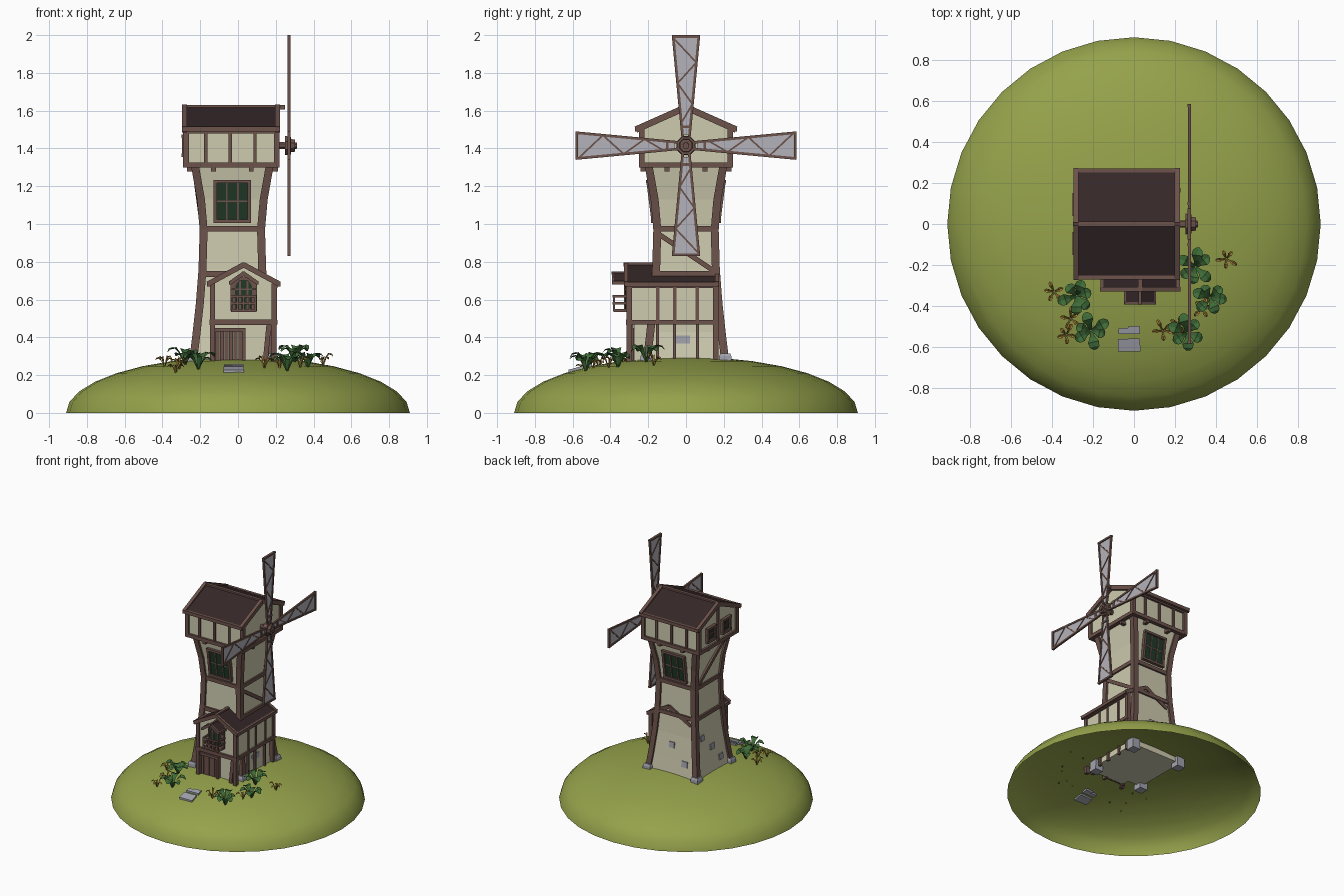
import bpy, bmesh, math, random
from mathutils import Vector, Matrix

if "Cube" in bpy.data.objects:
    bpy.data.objects.remove(bpy.data.objects["Cube"])
random.seed(4)

def mat(name, r, g, b):
    m = bpy.data.materials.new(name)
    m.diffuse_color = (r, g, b, 1)
    m.use_nodes = True
    m.node_tree.nodes["Principled BSDF"].inputs["Base Color"].default_value = m.diffuse_color
    return m

GRASS, PLASTER = mat("grass", .30, .36, .07), mat("plaster", .62, .60, .43)
WOOD, ROOF = mat("wood", .15, .085, .07), mat("roof", .035, .02, .021)
GLASS, CLOTH = mat("glass", .015, .04, .02), mat("cloth", .45, .45, .49)
STONE, LEAF, DRY = mat("stone", .36, .37, .42), mat("leaf", .05, .15, .04), mat("dry_leaf", .38, .23, .04)

class Part:
    def __init__(self):
        self.bm = bmesh.new()
    def beam(self, p, q, w, d=None, ref=(0, 0, 1)):
        # box from p to q, depth d along ref, width w across it
        p, q = Vector(p), Vector(q)
        z = (q - p).normalized()
        x = Vector(ref).cross(z)
        x = x.normalized() if x.length > 1e-3 else Vector((1, 0, 0))
        r = Matrix((x, z.cross(x), z)).transposed().to_4x4()
        s = Matrix.Diagonal((w, d or w, (q - p).length, 1))
        bmesh.ops.create_cube(self.bm, size=1, matrix=Matrix.Translation((p + q) / 2) @ r @ s)
    def box(self, x0, x1, y0, y1, z0, z1):
        m = Matrix.Translation(((x0 + x1) / 2, (y0 + y1) / 2, (z0 + z1) / 2))
        bmesh.ops.create_cube(self.bm, size=1, matrix=m @ Matrix.Diagonal((x1 - x0, y1 - y0, z1 - z0, 1)))
    def prism(self, pts, vec):
        self.loft([[Vector(p) for p in pts], [Vector(p) + Vector(vec) for p in pts]])
    def loft(self, rings):
        vs = [[self.bm.verts.new(p) for p in r] for r in rings]
        for a, b in zip(vs, vs[1:]):
            for i in range(len(a)):
                j = (i + 1) % len(a)
                self.bm.faces.new((a[i], a[j], b[j], b[i]))
        self.bm.faces.new(vs[0][::-1])
        self.bm.faces.new(vs[-1])
    def done(self, name, m, smooth=False, normals=True):
        if normals:
            bmesh.ops.recalc_face_normals(self.bm, faces=self.bm.faces[:])
        me = bpy.data.meshes.new(name)
        for f in self.bm.faces:
            f.smooth = smooth
        self.bm.to_mesh(me)
        me.materials.append(m)
        ob = bpy.data.objects.new(name, me)
        bpy.context.collection.objects.link(ob)

def ground(x, y):
    return .297 * math.sqrt(1 - (x * x + y * y) / .91 ** 2)

# Hill: open half ellipsoid
hill = Part()
bmesh.ops.create_uvsphere(hill.bm, u_segments=32, v_segments=16, radius=1, matrix=Matrix.Diagonal((.91, .91, .297, 1)))
bmesh.ops.delete(hill.bm, geom=[v for v in hill.bm.verts if v.co.z < -.001], context='VERTS')
hill.done("hill", GRASS, True, False)

# Curved tower: walls and corner posts
CX = -.03
LEVELS = [(.24, .232), (.4, .212), (.58, .192), (.76, .178), (.97, .172), (1.13, .186), (1.31, .218)]
def half(z):
    for (a, h), (b, k) in zip(LEVELS, LEVELS[1:]):
        if z <= b:
            return h + (k - h) * (z - a) / (b - a) - .014
    return .2
def square(x, y, h, z):
    return [Vector((x + i * h, y + j * h, z)) for i, j in ((-1, -1), (1, -1), (1, 1), (-1, 1))]
wall, wood, glass, stone = Part(), Part(), Part(), Part()
wall.loft([square(CX, 0, half(z), z) for z, h in LEVELS])
for sx in (-1, 1):
    for sy in (-1, 1):
        wood.loft([square(CX + sx * (h - .02), sy * (h - .02), .021, z) for z, h in LEVELS])
        stone.loft([square(CX + sx * .208, sy * .208, r, z) for z, r in ((.2, .034), (.3, .032), (.315, .026))])

def tower_face(deg):
    # maps (along, height, outward) onto one side of the tower
    r = Matrix.Rotation(math.radians(deg), 3, 'Z')
    return (lambda u, z, o=0: r @ Vector((u, -half(z) - o, z)) + Vector((CX, 0, 0))), r @ Vector((0, -1, 0))
def window(fn, n, u, z0, z1, w, cols, rows):
    glass.beam(fn(u, z0), fn(u, z1), w, .02, n)
    for i in range(cols + 1):
        t = .018 if i in (0, cols) else .008
        x = u - w / 2 + w * i / cols
        wood.beam(fn(x, z0, .006), fn(x, z1, .006), t, .03 if t > .01 else .02, n)
    for i in range(rows + 1):
        t = .018 if i in (0, rows) else .008
        z = z0 + (z1 - z0) * i / rows
        wood.beam(fn(u - w / 2 - .01, z, .006), fn(u + w / 2 + .01, z, .006), t, .035 if t > .01 else .02, n)

for deg in (0, 90, 180, 270):
    f, n = tower_face(deg)
    for z in (.735, .975):
        wood.beam(f(-half(z), z), f(half(z), z), .03, .026, n)
    if deg in (0, 180):
        window(f, n, 0, 1.015, 1.225, .18, 3, 2)
    for u in (-.1, .1):
        wood.beam(f(u, 1.29, -.02), f(u, 1.29, .04), .025)
f, n = tower_face(90)
wood.beam(f(-.15, .95), f(.15, .75), .026, .024, n)
f, n = tower_face(270)
wood.beam(f(-.12, 1.0), f(.14, 1.26), .026, .024, n)
for deg, u, z, w in ((180, -.02, .5, .045), (270, -.1, .57, .04), (270, .01, .47, .05), (270, .1, .36, .045), (180, .1, .38, .05)):
    f, n = tower_face(deg)
    stone.beam(f(u, z - .022), f(u, z + .022), w, .016, n)
wall.done("tower_wall", PLASTER)

# Cap room with gables facing the sides
cap = Part()
cap.prism([(-.275, -.232, 1.31), (-.275, .232, 1.31), (-.275, .232, 1.5), (-.275, 0, 1.605), (-.275, -.232, 1.5)], (.48, 0, 0))
cap.done("cap_wall", PLASTER)
for s in (-1, 1):
    y = s * .234
    for z in (1.312, 1.492):
        wood.beam((-.29, y, z), (.22, y, z), .028)
    for x in (-.275, -.17, -.04, .09, .205):
        t = .03 if x in (-.275, .205) else .018
        wood.beam((x, y, 1.31), (x, y, 1.5), t)
for x in (-.276, .206):
    wood.beam((x, -.245, 1.312), (x, .245, 1.312), .028)
left_gable = lambda u, z, o=0: Vector((-.275 - o, -u, z))
for u in (-.095, .095):
    window(left_gable, (-1, 0, 0), u, 1.365, 1.465, .09, 2, 2)
wood.beam((-.276, 0, 1.31), (-.276, 0, 1.6), .022)

roof = Part()
for s in (-1, 1):
    roof.prism([(-.285, 0, 1.622), (-.285, s * .26, 1.51), (-.285, s * .26, 1.49), (-.285, 0, 1.6)], (.495, 0, 0))
    wood.beam((-.295, s * .26, 1.502), (.22, s * .26, 1.502), .02, .026)
    for x in (-.283, .21):
        wood.beam((x, s * .265, 1.5), (x, 0, 1.618), .026, .034)
wood.beam((-.297, 0, 1.617), (.25, 0, 1.617), .024)
roof.done("cap_roof", ROOF)

# Porch house: narrower ground floor, gabled upper floor
porch = Part()
porch.box(-.13, .165, -.275, .15, .24, .49)
porch.prism([(-.135, -.3, .48), (.195, -.3, .48), (.195, -.3, .685), (.03, -.3, .77), (-.135, -.3, .685)], (0, .46, 0))
porch.done("porch_wall", PLASTER)
for y in (-.3, -.15, -.06, .06, .158):
    wood.beam((.192, y, .48), (.192, y, .685), .028 if y in (-.3, .158) else .018)
    wood.beam((.19, y, .22), (.19, y, .48), .028 if y in (-.3, .158) else .016)
for z in (.48, .675):
    wood.beam((.195, -.31, z), (.195, .17, z), .026)
    wood.beam((-.135, -.31, z), (-.135, -.18, z), .026)
wood.beam((-.15, -.303, .48), (.207, -.303, .48), .028)
wood.beam((.1, .16, .48), (.2, .16, .48), .026)
for z0, z1 in ((.22, .48), (.48, .69)):
    wood.beam((-.135, -.3, z0), (-.135, -.3, z1), .028)
wood.beam((.14, -.29, .23), (.165, -.29, .48), .026)
proof = Part()
for s in (-1, 1):
    e = .03 + s * .185
    proof.prism([(.03, -.315, .79), (e, -.315, .69), (e, -.315, .672), (.03, -.315, .77)], (0, .485, 0))
    for y in (-.317, .165):
        wood.beam((e + s * .004, y, .682), (.03, y, .784), .022, .028)
    wood.beam((e, -.325, .682), (e, .172, .682), .018, .024)
wood.beam((.03, -.33, .785), (.03, -.1, .785), .022)
proof.done("porch_roof", ROOF)
stone.box(.16, .172, -.07, .02, .3, .41)

# Plank door
for i in range(6):
    x = -.108 + i * .024
    wood.box(x - .0105, x + .0105, -.29, -.27, .24, .43)
for x in (-.127, .03):
    wood.beam((x, -.285, .23), (x, -.285, .45), .018, .04)
wood.beam((-.135, -.285, .44), (.04, -.285, .44), .04, .02)

# Arched balcony window under a small gable
def arch(w, y):
    return [(.03 - w, y, .54), (.03 + w, y, .54)] + [
        (.03 + w * math.cos(a), y, .66 + w * math.sin(a)) for a in (math.pi * i / 8 for i in range(9))]
wood.prism(arch(.062, -.318), (0, .03, 0))
glass.prism(arch(.045, -.322), (0, .02, 0))
for x in (.01, .05):
    wood.box(x - .005, x + .005, -.328, -.31, .54, .7)
wood.box(-.035, .095, -.328, -.31, .65, .658)
wood.box(-.037, .097, -.385, -.3, .535, .55)
for z in (.58, .618):
    wood.beam((-.037, -.382, z), (.097, -.382, z), .012)
    for x in (-.033, .093):
        wood.beam((x, -.385, z), (x, -.3, z), .012)
for x in (-.033, -.002, .03, .062, .093):
    wood.beam((x, -.382, .54), (x, -.382, .62), .01)
hood = Part()
for s in (-1, 1):
    e = .03 + s * .072
    wood.beam((.03 + s * .062, -.312, .54), (.03 + s * .062, -.312, .7), .016)
    hood.prism([(.03, -.385, .745), (e, -.385, .695), (e, -.385, .682), (.03, -.385, .73)], (0, .085, 0))
    wood.beam((e, -.387, .688), (.03, -.387, .739), .012, .02)
    wood.beam((e, -.392, .688), (e, -.3, .688), .012, .018)
wood.beam((.03, -.395, .74), (.03, -.3, .74), .015)
hood.done("balcony_roof", ROOF)
wood.done("timber_frame", WOOD)
glass.done("window_panes", GLASS)

# Sails and hub on the right side
sail, cloth = Part(), Part()
HUB = Vector((.27, 0, 1.415))
for k in range(4):
    r = Matrix.Rotation(k * math.pi / 2, 3, 'X')
    P = lambda u, l, x=0: HUB + r @ Vector((x, u, l))
    w = lambda l: .018 + .05 * (l - .05) / .53
    cloth.prism([P(-w(.06), .06, -.002), P(w(.06), .06, -.002), P(w(.57), .57, -.002), P(-w(.57), .57, -.002)], (.004, 0, 0))
    for s in (-1, 1):
        sail.beam(P(s * w(.04), .04), P(s * w(.58), .58), .014, .014, (1, 0, 0))
    for l in (.1, .578):
        sail.beam(P(-w(l) - .007, l), P(w(l) + .007, l), .014, .018, (1, 0, 0))
    steps = [.12, .22, .33, .44, .57]
    for i, (a, b) in enumerate(zip(steps, steps[1:])):
        s = 1 if i % 2 else -1
        sail.beam(P(s * w(a), a), P(-s * w(b), b), .009, .012, (1, 0, 0))
for x, rad, d in ((.25, .02, .12), (.265, .055, .03), (.287, .038, .03), (.3, .018, .025)):
    m = Matrix.Translation((x, 0, 1.415)) @ Matrix.Rotation(math.pi / 2, 4, 'Y') @ Matrix.Rotation(math.pi / 8, 4, 'Z')
    bmesh.ops.create_cone(sail.bm, cap_ends=True, segments=8, radius1=rad, radius2=rad * .92, depth=d, matrix=m)
sail.done("sail_frames_and_hub", WOOD)
cloth.done("sail_cloth", CLOTH)

# Path slabs lying on the slope
for x, y, w, d in ((-.05, -.522, .05, .03), (.0, -.517, .06, .04), (-.022, -.59, .11, .065)):
    z = ground(x, y)
    sl = -.297 ** 2 * y / (z * .91 ** 2)
    stone.prism([(x + i * w / 2, y + j * d / 2, z + j * d / 2 * sl - .015) for i, j in ((-1, -1), (1, -1), (.9, 1), (-1, .9))], (0, 0, .026))
stone.done("stones", STONE)

# Plants: bent leaf strips in rosettes
def rosette(part, x, y, count, length, width, rise):
    base, turn = Vector((x, y, ground(x, y) - .01)), random.uniform(0, 6)
    for i in range(count):
        a = turn + math.tau * i / count + random.uniform(-.25, .25)
        k = random.uniform(.75, 1.1)
        d, s = Vector((math.cos(a), math.sin(a), 0)), Vector((-math.sin(a), math.cos(a), 0))
        prev = None
        for t, wd in ((0, .15), (.35, .5), (.6, 1), (.85, .85), (1, .3)):
            c = base + d * length * k * t + Vector((0, 0, rise * k * math.sin(t * 2.3)))
            row = [part.bm.verts.new(c + s * width * wd * e / 2 - Vector((0, 0, .008 * wd * (e == 0)))) for e in (-1, 0, 1)]
            if prev:
                for j in (0, 1):
                    part.bm.faces.new((prev[j], prev[j + 1], row[j + 1], row[j]))
            prev = row
green, dry = Part(), Part()
for x, y in ((-.28, -.35), (-.21, -.52), (.3, -.21), (.37, -.36), (.26, -.53)):
    rosette(green, x, y, 6, .09, .055, .095)
for x, y in ((-.39, -.33), (-.31, -.46), (-.33, -.54), (.45, -.17), (.14, -.52), (.22, -.49), (.33, -.41)):
    rosette(dry, x, y, 5, .055, .02, .07)
green.done("leafy_plants", LEAF)
dry.done("dry_plants", DRY)
